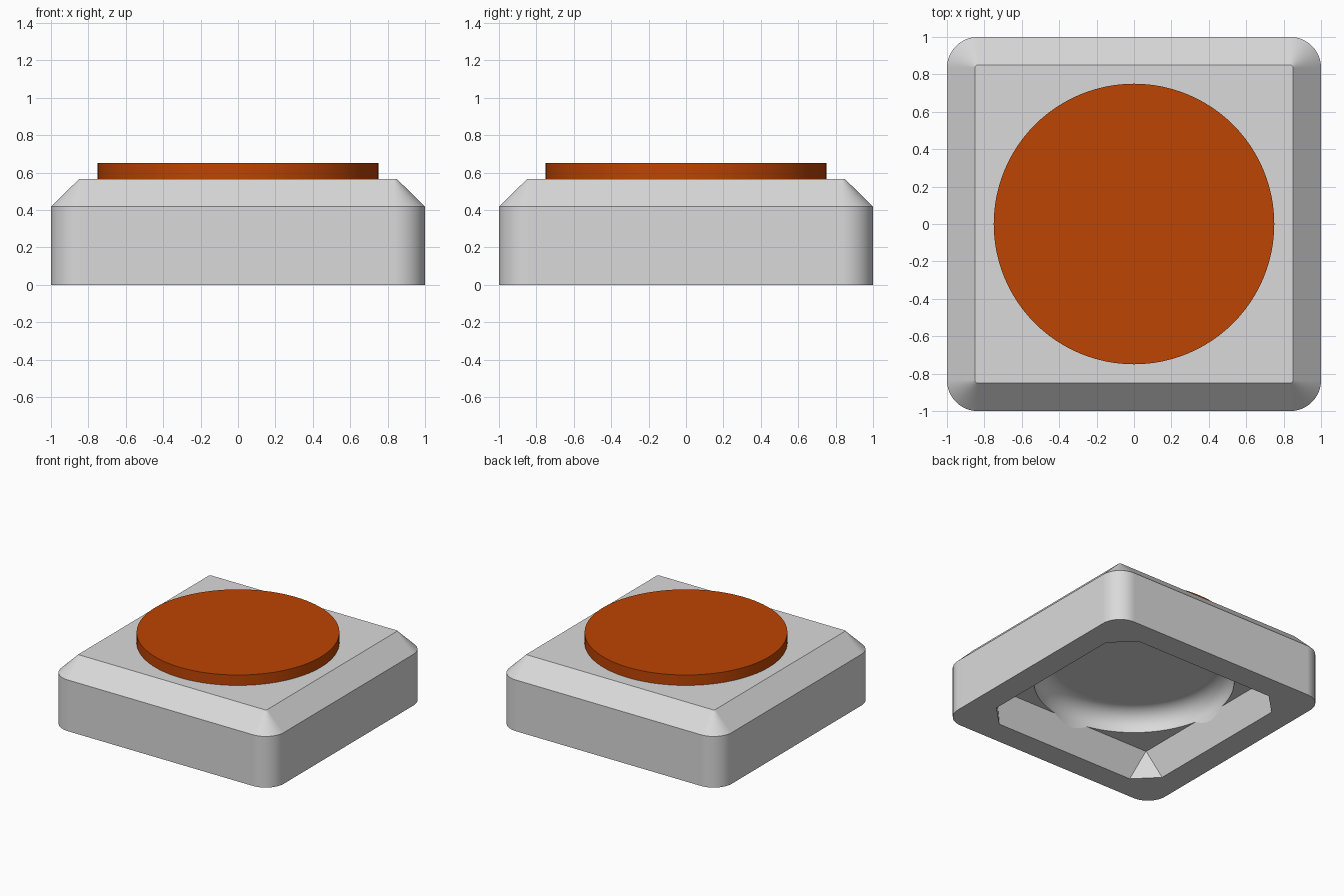
import bpy, bmesh, math

if "Cube" in bpy.data.objects:
    bpy.data.objects.remove(bpy.data.objects["Cube"])


def material(name, rgb):
    m = bpy.data.materials.new(name)
    m.diffuse_color = (*rgb, 1)
    m.use_nodes = True
    m.node_tree.nodes["Principled BSDF"].inputs["Base Color"].default_value = m.diffuse_color
    return m


grey = material("light grey", (0.7, 0.7, 0.7))
orange = material("burnt orange", (0.515, 0.058, 0.001))


def ring(half, radius, z, steps):
    """Square outline whose corners are arcs (steps=1: chamfer, radius=half: circle)."""
    pts = []
    for q in range(4):
        a0 = q * math.pi / 2
        cx = (half - radius) * (1 if q in (0, 3) else -1)
        cy = (half - radius) * (1 if q in (0, 1) else -1)
        for i in range(steps + 1):
            a = a0 + math.pi / 2 * i / steps
            pts.append((cx + radius * math.cos(a), cy + radius * math.sin(a), z))
    return pts


def circle(radius, z):
    return ring(radius, radius, z, 24)


def loft(name, rings):
    """Join stacked outlines into a closed solid."""
    bm = bmesh.new()
    loops = [[bm.verts.new(p) for p in r] for r in rings]
    n = len(loops[0])
    for a, b in zip(loops, loops[1:]):
        for i in range(n):
            j = (i + 1) % n
            bm.faces.new((a[i], a[j], b[j], b[i]))
    bm.faces.new(loops[0][::-1])
    bm.faces.new(loops[-1])
    bmesh.ops.remove_doubles(bm, verts=bm.verts, dist=1e-5)
    me = bpy.data.meshes.new(name)
    bm.to_mesh(me)
    bm.free()
    ob = bpy.data.objects.new(name, me)
    bpy.context.collection.objects.link(ob)
    return ob


TOP = 0.565

# Housing: rounded square block with a sloped shoulder
housing = loft("button_housing", [ring(1, 0.165, 0, 12), ring(1, 0.165, 0.418, 12),
                                  ring(0.85, 0.015, TOP, 12)])

# Round push button, fused into the housing top
button = loft("button", [circle(0.75, 0.5), circle(0.75, 0.65)])

# Hollow underside: tapered square pocket, then a round recess with a filleted ceiling
pocket = loft("pocket_cutter", [ring(0.816, 0.206, -0.05, 1), ring(0.724, 0.002, 0.235, 1)])
R, F, Z = 0.74, 0.14, 0.262
cove = [circle(R - F + F * math.cos(t), Z + F * math.sin(t))
        for t in (math.pi / 2 * i / 10 for i in range(11))]
recess = loft("recess_cutter", [circle(R, 0.15)] + cove)

bpy.context.view_layer.objects.active = housing
for part, op in ((button, 'UNION'), (pocket, 'DIFFERENCE'), (recess, 'DIFFERENCE')):
    mod = housing.modifiers.new(part.name, 'BOOLEAN')
    mod.operation = op
    mod.solver = 'EXACT'
    mod.object = part
    bpy.ops.object.modifier_apply(modifier=mod.name)
    bpy.data.objects.remove(part)

# Everything above the housing top is the orange button
housing.data.materials.clear()
housing.data.materials.append(grey)
housing.data.materials.append(orange)
for f in housing.data.polygons:
    f.material_index = 1 if f.center.z > TOP + 0.005 else 0

# Smooth rounded parts, flat panels
bpy.ops.object.select_all(action='DESELECT')
housing.select_set(True)
bpy.ops.object.shade_smooth_by_angle(angle=math.radians(15))
weighted = housing.modifiers.new("weighted_normals", 'WEIGHTED_NORMAL')
weighted.keep_sharp = True
